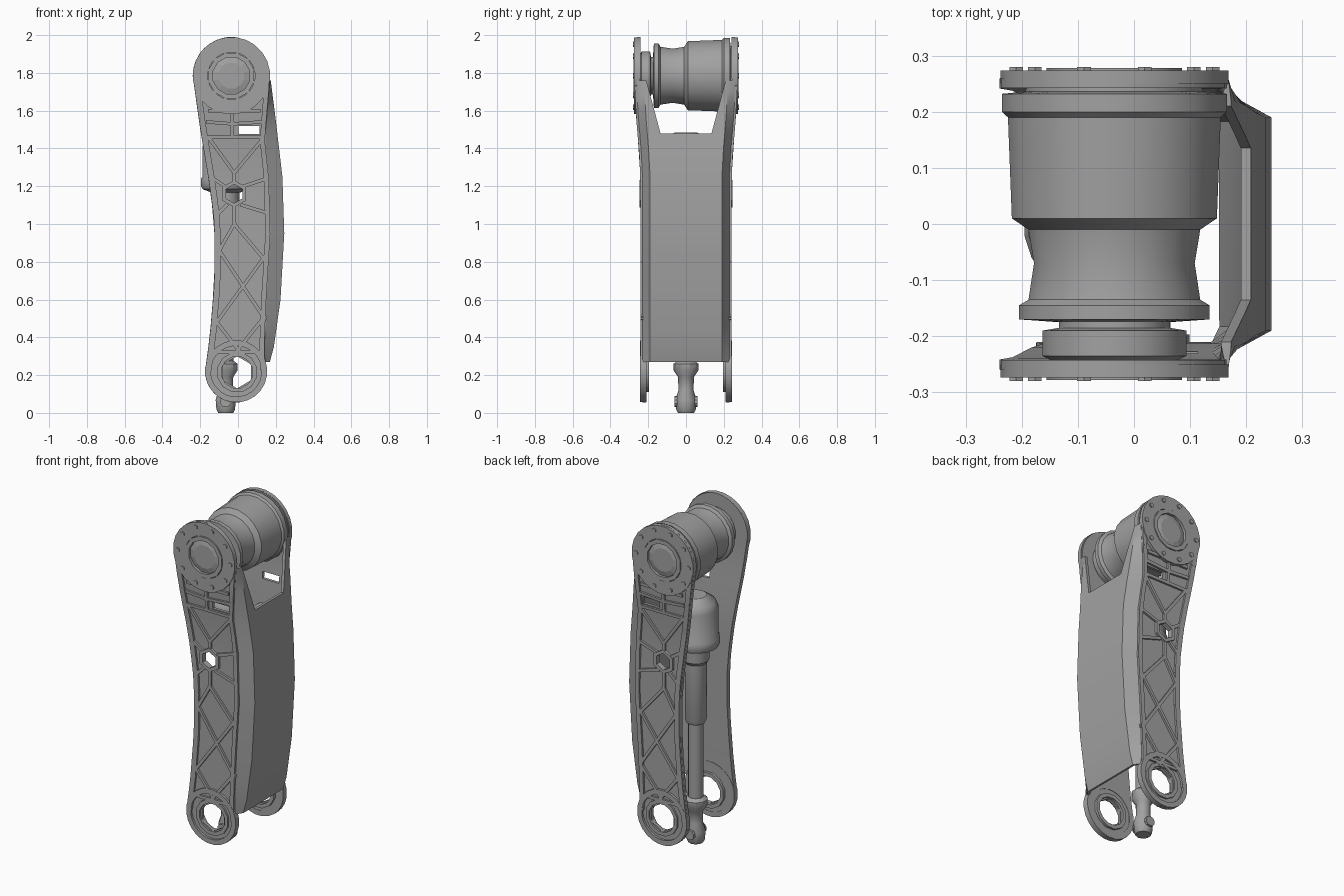
import bpy, bmesh, math
from mathutils import Vector

if "Cube" in bpy.data.objects:
    bpy.data.objects.remove(bpy.data.objects["Cube"], do_unlink=True)

grey = bpy.data.materials.new("machined grey")
grey.use_nodes = True
grey.diffuse_color = (0.36, 0.36, 0.36, 1)
grey.node_tree.nodes["Principled BSDF"].inputs["Base Color"].default_value = (0.36, 0.36, 0.36, 1)


def finish(bm, name, smooth=None):
    bmesh.ops.recalc_face_normals(bm, faces=bm.faces)
    mesh = bpy.data.meshes.new(name)
    bm.to_mesh(mesh)
    bm.free()
    mesh.materials.append(grey)
    ob = bpy.data.objects.new(name, mesh)
    bpy.context.collection.objects.link(ob)
    if smooth:
        select(ob)
        bpy.ops.object.shade_smooth_by_angle(angle=math.radians(smooth))
    return ob


def select(ob):
    bpy.ops.object.select_all(action='DESELECT')
    ob.select_set(True)
    bpy.context.view_layer.objects.active = ob


def lathe(name, profile, x, z, along_y=True, sides=24, closed=False, smooth=35):
    """Turn (radius, position) pairs round a y axis, or a z axis."""
    bm = bmesh.new()
    rings = []
    for r, t in profile:
        ring = []
        for i in range(sides):
            a = math.tau * (i + 0.5) / sides
            u, v = r * math.cos(a), r * math.sin(a)
            ring.append(bm.verts.new((x + u, t, z + v) if along_y else (x + u, v, z + t)))
        rings.append(ring)
    pairs = list(zip(rings, rings[1:]))
    if closed:
        pairs.append((rings[-1], rings[0]))
    for a, b in pairs:
        for i in range(sides):
            j = (i + 1) % sides
            bm.faces.new((a[i], a[j], b[j], b[i]))
    if not closed:
        bm.faces.new(rings[0])
        bm.faces.new(rings[-1])
    return finish(bm, name, smooth)


def ring(name, x, z, outer, inner, y0, y1, sides=24):
    return lathe(name, [(outer, y0), (outer, y1), (inner, y1), (inner, y0)], x, z, True, sides, True)


def interp(table, z):
    for (z0, v0), (z1, v1) in zip(table, table[1:]):
        if z <= z1:
            return v0 + (v1 - v0) * max(0, z - z0) / (z1 - z0)
    return table[-1][1]


# Outline of the housing: left edge, right edge and half width by height
TOP, BOTTOM = (-0.035, 1.785, 0.205), (-0.01, 0.22, 0.165)
LEFT = [(0.22, -0.175), (0.4, -0.15), (0.7, -0.125), (1.0, -0.125), (1.2, -0.15), (1.5, -0.2), (1.785, -0.24)]
RIGHT = [(0.22, 0.155), (0.35, 0.19), (0.6, 0.225), (0.95, 0.245), (1.25, 0.235), (1.55, 0.2), (1.785, 0.17)]
HALF = [(0.2, 0.23), (1.3, 0.23), (1.6, 0.255), (1.8, 0.26)]
CHAMFER = [(0.2, 0.005), (0.35, 0.05), (0.6, 0.075), (1.45, 0.07), (1.76, 0.005)]
NOTCH = [(1.48, 0.135), (1.76, 0.21)]


def edges(z):
    for cx, cz, r in (TOP, BOTTOM):
        if (z > cz) == (cx == TOP[0]) and (z > TOP[1] or z < BOTTOM[1]):
            h = math.sqrt(max(0.0004, r * r - (z - cz) ** 2))
            return cx - h, cx + h
    return interp(LEFT, z), interp(RIGHT, z)


# Channel shaped housing: two side plates, chamfers and a web with a notch
def housing():
    levels = [BOTTOM[1] - BOTTOM[2] * math.cos(i * math.pi / 12) for i in range(6)]
    levels += [0.22, 0.27, 0.35, 0.45, 0.6, 0.75, 0.85, 0.95, 1.1, 1.25, 1.4, 1.48, 1.55, 1.62, 1.7, 1.76]
    levels += [TOP[1] + TOP[2] * math.sin(i * math.pi / 16) for i in range(9)]
    bm = bmesh.new()
    rows = []
    for z in levels:
        lo, hi = edges(z)
        y, w, n = interp(HALF, z), interp(CHAMFER, z), interp(NOTCH, z)
        half = [(lo, y), (hi - w, y), (hi, y - 0.04), (hi, min(n, y - 0.042))]
        pts = [(a, -b) for a, b in half] + [(a, b) for a, b in reversed(half)]
        rows.append([bm.verts.new((a, b, z)) for a, b in pts])
    for z0, z1, a, b in zip(levels, levels[1:], rows, rows[1:]):
        for c in range(7):
            plate = c in (0, 6)
            web = z0 > 0.26 and z1 < (1.49 if c == 3 else 1.77)
            if plate or web:
                bm.faces.new((a[c], a[c + 1], b[c + 1], b[c]))
    bmesh.ops.delete(bm, geom=[v for v in bm.verts if not v.link_faces], context='VERTS')
    ob = finish(bm, "housing")
    solid = ob.modifiers.new("wall", 'SOLIDIFY')
    solid.thickness = 0.018
    # outward normals on the web face +x
    web = max(ob.data.polygons, key=lambda p: p.center.x)
    solid.offset = -1 if web.normal.x > 0 else 1
    return ob


shell = housing()

# Openings through both side plates
cutters = [
    lathe("pivot_cutter", [(0.085, -0.5), (0.085, 0.5)], -0.005, 0.215, sides=6, smooth=None),
    lathe("port_cutter", [(0.05, -0.5), (0.05, 0.5)], -0.02, 1.16, sides=6, smooth=None),
]
bm = bmesh.new()
bmesh.ops.create_cube(bm, size=1)
bmesh.ops.scale(bm, vec=(0.11, 1, 0.042), verts=bm.verts)
bmesh.ops.translate(bm, vec=(0.058, 0, 1.497), verts=bm.verts)
cutters.append(finish(bm, "slot_cutter"))
for c in cutters:
    c.hide_render = True
    cut = shell.modifiers.new(c.name, 'BOOLEAN')
    cut.operation = 'DIFFERENCE'
    cut.object = c
select(shell)
for m in list(shell.modifiers):
    bpy.ops.object.modifier_apply(modifier=m.name)
for c in cutters:
    bpy.data.objects.remove(c, do_unlink=True)
bpy.ops.object.shade_smooth_by_angle(angle=math.radians(25))


# Raised ribs on the side plates
def rib(bm, side, p, q, width=0.018, height=0.012):
    a, b = Vector(p), Vector(q)
    d = (b - a).normalized() * width / 2
    n = Vector((-d.y, d.x))
    corners = [a - d + n, a - d - n, b + d - n, b + d + n]
    base = [bm.verts.new((c.x, side * (interp(HALF, c.y) - 0.004), c.y)) for c in corners]
    top = [bm.verts.new((c.x, side * (interp(HALF, c.y) + height), c.y)) for c in corners]
    bm.faces.new(top)
    bm.faces.new(base)
    for i in range(4):
        j = (i + 1) % 4
        bm.faces.new((base[i], base[j], top[j], top[i]))


TRUSS = [((-0.15, 1.6), (0.11, 1.6)), ((-0.16, 1.46), (0.13, 1.46)), ((-0.03, 1.6), (-0.03, 1.46)),
         ((-0.03, 1.53), (-0.16, 1.54)), ((-0.03, 1.53), (0.12, 1.54)),
         ((-0.15, 1.45), (-0.02, 1.27)), ((0.13, 1.45), (-0.02, 1.27)),
         ((-0.13, 1.24), (-0.07, 1.2)), ((0.15, 1.24), (0.03, 1.2)), ((-0.02, 1.27), (-0.02, 1.23)),
         ((-0.06, 1.1), (-0.11, 1.05)), ((0.02, 1.1), (0.15, 1.06)),
         ((-0.02, 1.0), (-0.11, 0.84)), ((-0.02, 1.0), (0.15, 0.8)), ((-0.02, 1.0), (-0.02, 1.1)),
         ((-0.1, 0.86), (0.14, 0.5)), ((0.15, 0.84), (-0.12, 0.47)),
         ((-0.12, 0.49), (0.02, 0.31)), ((0.14, 0.51), (-0.02, 0.31)), ((-0.14, 0.32), (0.13, 0.32))]
for side, label in ((-1, "front"), (1, "back")):
    bm = bmesh.new()
    for p, q in TRUSS:
        rib(bm, side, p, q)
    steps = [0.24 + i * 0.1 for i in range(15)] + [1.72]
    for z0, z1 in zip(steps, steps[1:]):
        l0, l1 = edges(z0)[0] + 0.017, edges(z1)[0] + 0.017
        r0, r1 = (edges(z)[1] - interp(CHAMFER, z) - 0.014 for z in (z0, z1))
        rib(bm, side, (l0, z0), (l1, z1), 0.032)
        rib(bm, side, (r0, z0), (r1, z1), 0.026)
    finish(bm, label + "_ribs")

    # Bearing rings, covers and bosses
    x, z, r = TOP
    ring(label + "_bearing_rim", x, z, r, 0.125, side * 0.25, side * 0.274)
    ring(label + "_bearing_lip", x, z, 0.125, 0.1, side * 0.25, side * 0.278, 12)
    lathe(label + "_bearing_cover", [(0.1, side * 0.25), (0.1, side * 0.262), (0.07, side * 0.27)], x, z, sides=12, smooth=None)
    bx, bz, br = BOTTOM
    ring(label + "_pivot_rim", bx, bz, br, 0.135, side * 0.21, side * 0.243)
    ring(label + "_pivot_boss", -0.005, 0.215, 0.108, 0.085, side * 0.197, side * 0.24, 12)
    ring(label + "_port_rim", -0.02, 1.16, 0.072, 0.05, side * 0.22, side * 0.246, 6)

    # Small bolts round the bearing
    for i in range(10):
        a = math.tau * i / 10
        lathe(label + "_bearing_bolt", [(0.014, side * 0.26), (0.014, side * 0.28)],
              x + 0.175 * math.cos(a), z + 0.175 * math.sin(a), sides=6, smooth=None)

# Joint motor across the top
lathe("joint_motor", [(0.1, -0.25), (0.13, -0.235), (0.13, -0.19), (0.1, -0.185), (0.1, -0.175), (0.172, -0.17),
                      (0.172, -0.145), (0.155, -0.135), (0.145, -0.07), (0.155, -0.01), (0.185, 0.01),
                      (0.192, 0.19), (0.203, 0.2), (0.203, 0.232), (0.16, 0.236), (0.16, 0.252)],
      TOP[0], TOP[1], sides=20)

# Linear actuator: motor, tube, rod and rod end
AX = -0.065
lathe("actuator_motor", [(0.06, 1.16), (0.125, 1.185), (0.132, 1.2), (0.132, 1.24), (0.125, 1.25),
                         (0.125, 1.41), (0.11, 1.45), (0.06, 1.485)], AX, 0, False, 20)
lathe("actuator_tube", [(0.052, 0.72), (0.06, 0.74), (0.06, 1.08), (0.075, 1.1), (0.075, 1.18)], AX, 0, False, 16)
lathe("actuator_rod", [(0.042, 0.22), (0.042, 0.75)], AX, 0, False, 16)
lathe("rod_end", [(0.042, 0), (0.052, 0.02), (0.056, 0.07), (0.04, 0.12), (0.042, 0.19), (0.066, 0.225),
                  (0.066, 0.26), (0.045, 0.275)], AX, 0, False, 10)
lathe("rod_end_pin", [(0.03, -0.062), (0.03, 0.062)], AX, 0.06, sides=10)

# Sensor strip beside the tube and a cross bracket holding the motor
for name, size, at in (("sensor_strip", (0.03, 0.03, 0.4), (AX, -0.065, 0.95)),
                       ("motor_bracket", (0.07, 0.44, 0.05), (0.03, 0, 1.31))):
    bm = bmesh.new()
    bmesh.ops.create_cube(bm, size=1)
    bmesh.ops.scale(bm, vec=size, verts=bm.verts)
    bmesh.ops.translate(bm, vec=at, verts=bm.verts)
    finish(bm, name)
